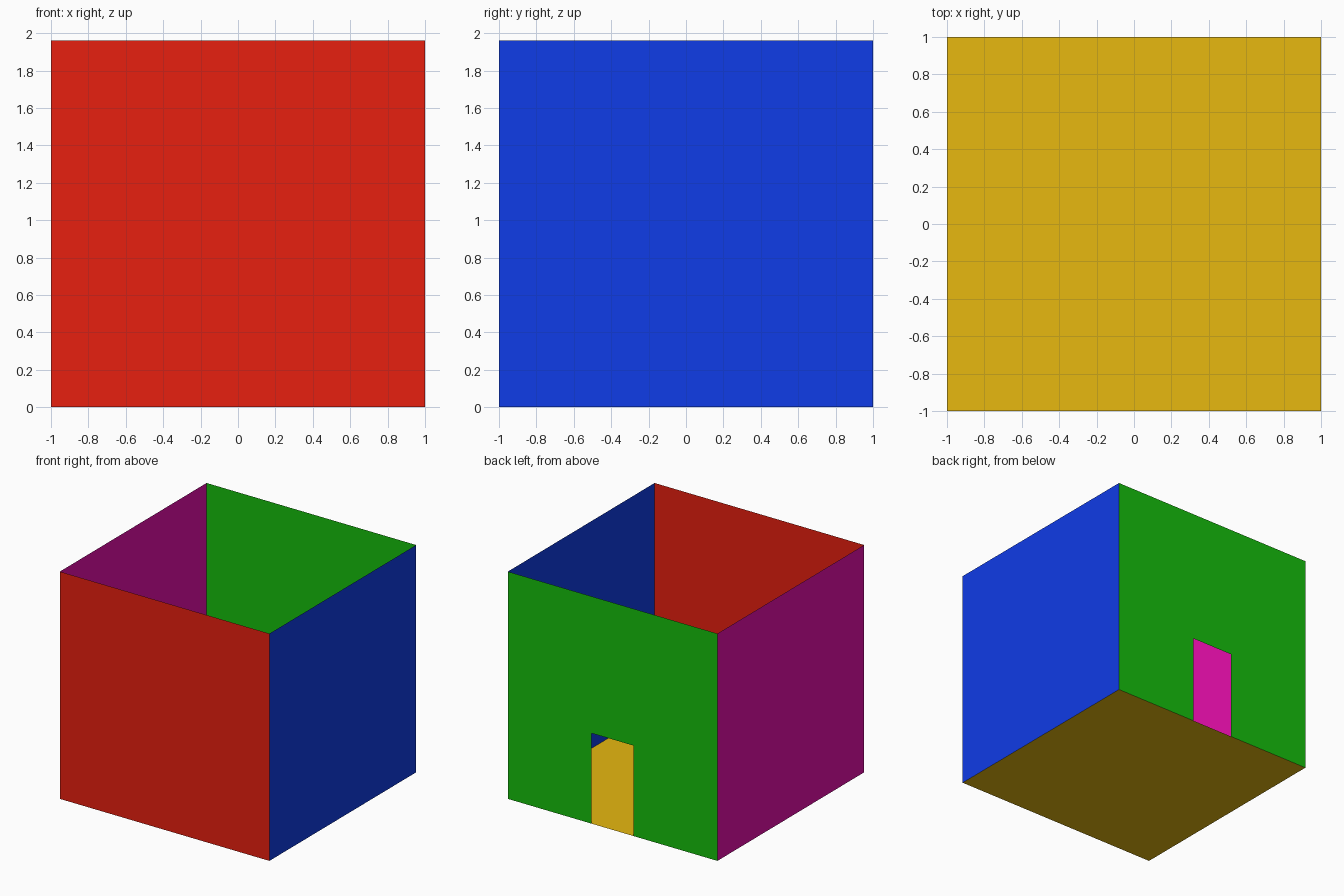
import bpy
from mathutils import Vector

if "Cube" in bpy.data.objects:
    bpy.data.objects.remove(bpy.data.objects["Cube"])

H = 1.96              # wall height
DOOR_W, DOOR_H = 0.2, 0.78   # doorway half width and height


def sheet(name, outline, color):
    """Flat one-sided-thin panel from an outline of 3D points."""
    me = bpy.data.meshes.new(name)
    me.from_pydata([Vector(p) for p in outline], [], [range(len(outline))])
    mat = bpy.data.materials.new(name + "_paint")
    mat.diffuse_color = (*color, 1)
    mat.use_nodes = True
    mat.node_tree.nodes["Principled BSDF"].inputs["Base Color"].default_value = mat.diffuse_color
    me.materials.append(mat)
    ob = bpy.data.objects.new(name, me)
    bpy.context.collection.objects.link(ob)
    return ob


def wall(name, a, b, color):
    """Plain wall standing on the floor edge from a to b (outside on the right)."""
    return sheet(name, [(*a, 0), (*b, 0), (*b, H), (*a, H)], color)


# floor, facing up into the room
sheet("floor", [(-1, -1, 0), (1, -1, 0), (1, 1, 0), (-1, 1, 0)], (0.8, 0.48, 0.005))

# three plain walls
wall("front_wall", (-1, -1), (1, -1), (0.8, 0.014, 0.005))
wall("right_wall", (1, -1), (1, 1), (0.005, 0.045, 0.8))
wall("left_wall", (-1, 1), (-1, -1), (0.8, 0.004, 0.41))

# back wall with a doorway notched out of its bottom edge
profile = [(1, 0), (DOOR_W, 0), (DOOR_W, DOOR_H), (-DOOR_W, DOOR_H),
           (-DOOR_W, 0), (-1, 0), (-1, H), (1, H)]
sheet("back_wall", [(x, 1, z) for x, z in profile], (0.008, 0.52, 0.004))
